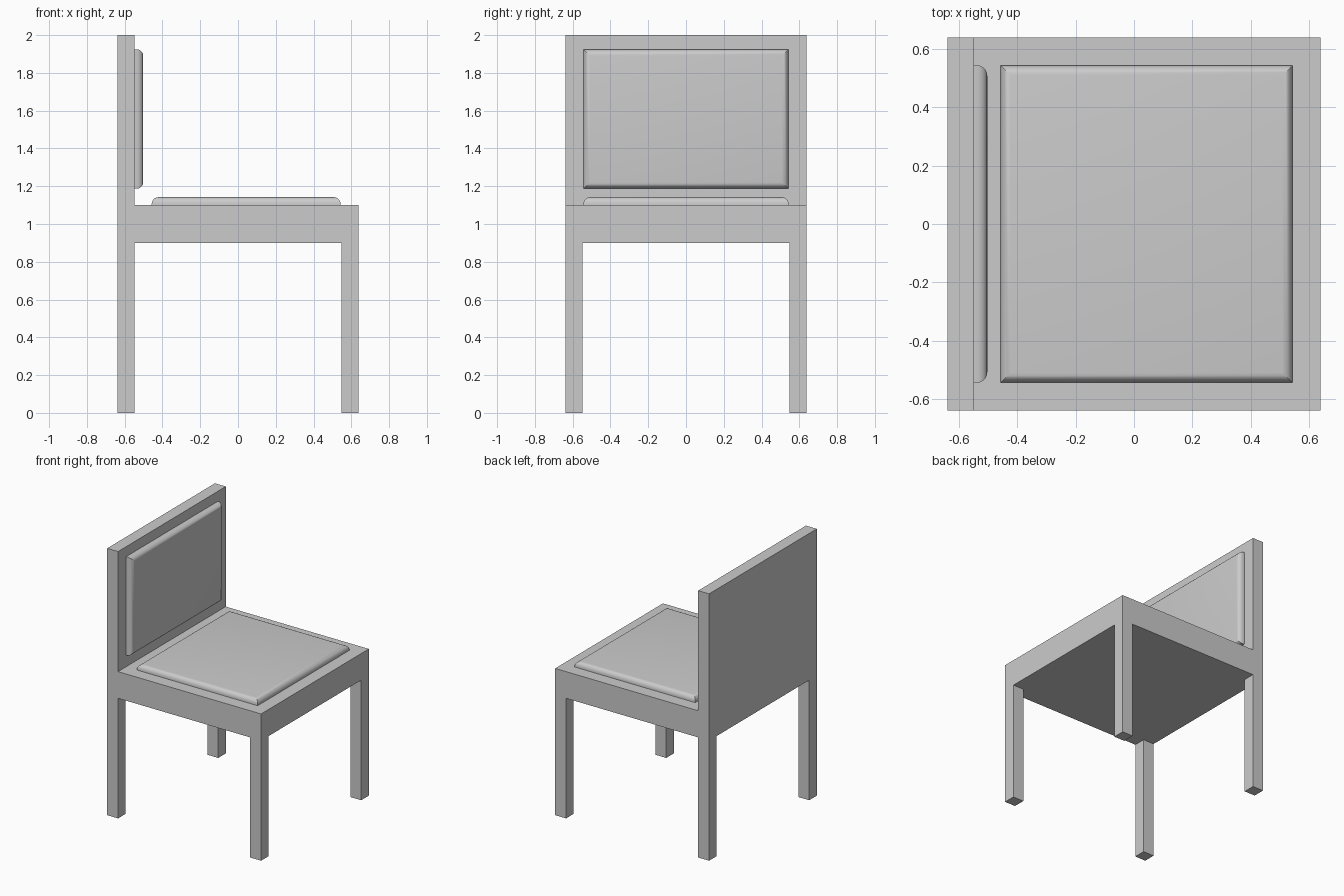
import bpy, bmesh
from mathutils import Vector

if "Cube" in bpy.data.objects:
    bpy.data.objects.remove(bpy.data.objects["Cube"])

HALF, LEG = 0.638, 0.09
INNER = HALF - LEG


def finish(bm, name):
    bmesh.ops.recalc_face_normals(bm, faces=bm.faces)
    mesh = bpy.data.meshes.new(name)
    bm.to_mesh(mesh)
    bm.free()
    obj = bpy.data.objects.new(name, mesh)
    bpy.context.collection.objects.link(obj)
    return obj


def extrude(bm, faces, dz):
    res = bmesh.ops.extrude_face_region(bm, geom=faces)
    verts = [g for g in res["geom"] if isinstance(g, bmesh.types.BMVert)]
    bmesh.ops.translate(bm, verts=verts, vec=(0, 0, dz))


def faces_at(bm, z, test):
    return [f for f in bm.faces
            if all(abs(v.co.z - z) < 1e-4 for v in f.verts)
            and test(f.calc_center_median())]


# Frame: seat slab on a 3x3 grid, legs extruded down, backrest extruded up
bm = bmesh.new()
cuts = (-HALF, -INNER, INNER, HALF)
grid = [[bm.verts.new((x, y, 0.9)) for y in cuts] for x in cuts]
for i in range(3):
    for j in range(3):
        bm.faces.new((grid[i][j], grid[i + 1][j], grid[i + 1][j + 1], grid[i][j + 1]))
extrude(bm, bm.faces[:], 0.2)
for sx in (-1, 1):
    for sy in (-1, 1):
        extrude(bm, faces_at(bm, 0.9, lambda c: c.x * sx > INNER and c.y * sy > INNER), -0.9)
extrude(bm, faces_at(bm, 1.1, lambda c: c.x < -INNER), 0.9)
finish(bm, "chair_frame")


def cushion(name, lo, hi, axis, radius):
    """Pad with a rounded rim around the face pointing along +axis."""
    lo, hi = Vector(lo), Vector(hi)
    bm = bmesh.new()
    bmesh.ops.create_cube(bm, size=1)
    for v in bm.verts:
        v.co = Vector([(lo[k] + hi[k]) / 2 + v.co[k] * (hi[k] - lo[k]) for k in range(3)])
    rim = [e for e in bm.edges if all(abs(v.co[axis] - hi[axis]) < 1e-5 for v in e.verts)]
    bmesh.ops.bevel(bm, geom=rim, offset=radius, segments=5, profile=0.5, affect='EDGES')
    obj = finish(bm, name)
    bpy.ops.object.select_all(action='DESELECT')
    obj.select_set(True)
    bpy.context.view_layer.objects.active = obj
    bpy.ops.object.shade_smooth_by_angle(angle=0.6)


# Cushions, slightly sunk into the frame
cushion("seat_cushion", (-0.457, -0.543, 1.08), (0.543, 0.543, 1.142), 2, 0.035)
cushion("back_cushion", (-0.57, -0.543, 1.187), (-0.502, 0.543, 1.925), 0, 0.035)
